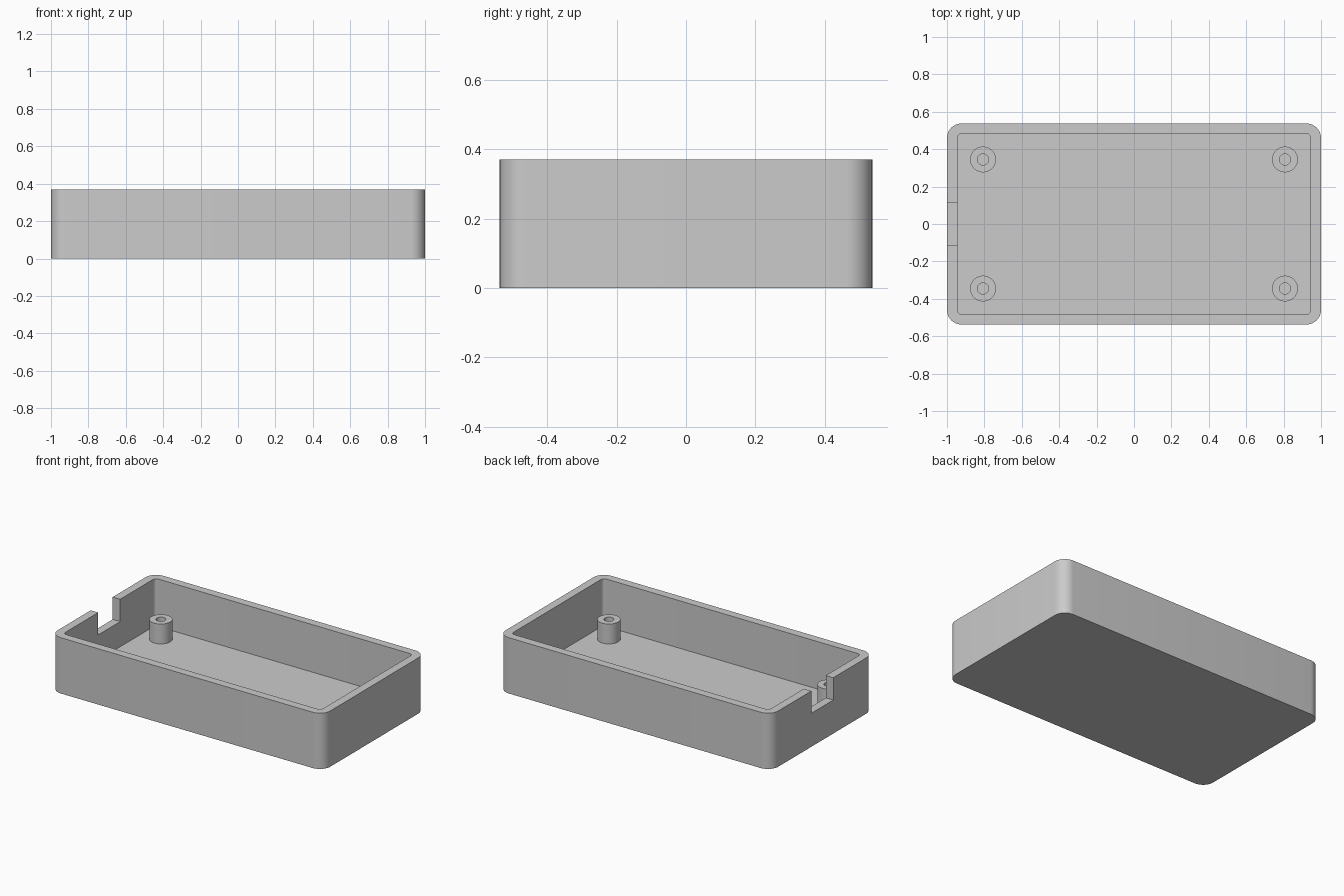
import bpy, bmesh
from math import cos, sin, pi, radians

if "Cube" in bpy.data.objects:
    bpy.data.objects.remove(bpy.data.objects["Cube"], do_unlink=True)

HALF_X, HALF_Y, HEIGHT = 1.0, 0.537, 0.37
WALL, CORNER = 0.055, 0.077
POST_TOP = 0.187
NOTCH_HALF, NOTCH_Z = 0.115, 0.222

grey = bpy.data.materials.new("light grey plastic")
grey.use_nodes = True
grey.diffuse_color = (0.6, 0.6, 0.6, 1)
grey.node_tree.nodes["Principled BSDF"].inputs["Base Color"].default_value = (0.6, 0.6, 0.6, 1)


def rounded_outline(inset, steps=10):
    """Rounded rectangle, inset evenly from the outside of the tray."""
    r = CORNER - inset
    cx, cy = HALF_X - CORNER, HALF_Y - CORNER
    points = []
    for i, (sx, sy) in enumerate([(1, 1), (-1, 1), (-1, -1), (1, -1)]):
        for k in range(steps + 1):
            a = (i + k / steps) * pi / 2
            points.append((sx * cx + r * cos(a), sy * cy + r * sin(a)))
    return points


def circle_outline(x, y, r, steps=40):
    return [(x + r * cos(2 * pi * k / steps), y + r * sin(2 * pi * k / steps))
            for k in range(steps)]


def skin(name, rings, capped):
    """Join a stack of (outline, z) rings with side faces, optionally closing both ends."""
    bm = bmesh.new()
    loops = [[bm.verts.new((x, y, z)) for x, y in outline] for outline, z in rings]
    for low, high in zip(loops, loops[1:]):
        for k in range(len(low)):
            n = (k + 1) % len(low)
            bm.faces.new((low[k], low[n], high[n], high[k]))
    if capped:
        bm.faces.new(list(reversed(loops[0])))
        bm.faces.new(loops[-1])
    mesh = bpy.data.meshes.new(name)
    bm.to_mesh(mesh)
    bm.free()
    mesh.materials.append(grey)
    obj = bpy.data.objects.new(name, mesh)
    bpy.context.collection.objects.link(obj)
    return obj


def activate(obj):
    bpy.ops.object.select_all(action='DESELECT')
    obj.select_set(True)
    bpy.context.view_layer.objects.active = obj


# Tray: outer wall, rim, inner wall and floor as one closed skin
outer, inner = rounded_outline(0), rounded_outline(WALL)
tray = skin("tray", [(outer, 0), (outer, HEIGHT), (inner, HEIGHT), (inner, WALL)], True)

# Cable notch cut through the right end wall
bpy.ops.mesh.primitive_cube_add(size=1, location=(-HALF_X, 0, NOTCH_Z + 0.2))
cutter = bpy.context.object
cutter.name = "notch_cutter"
cutter.scale = (0.3, 2 * NOTCH_HALF, 0.4)
cutter.hide_render = True
cutter.data.materials.append(grey)
cut = tray.modifiers.new("notch", 'BOOLEAN')
cut.operation, cut.solver, cut.object = 'DIFFERENCE', 'EXACT', cutter
activate(tray)
bpy.ops.object.modifier_apply(modifier=cut.name)
bpy.data.objects.remove(cutter, do_unlink=True)

# Four hollow screw posts standing on the floor
parts = [tray]
for side, sx in (("left", 1), ("right", -1)):
    for end, sy in (("back", 1), ("front", -1)):
        x, y = sx * 0.807, sy * 0.345
        wide, bore = circle_outline(x, y, 0.069), circle_outline(x, y, 0.03)
        parts.append(skin(f"screw_post_{end}_{side}",
                          [(wide, WALL), (wide, POST_TOP), (bore, POST_TOP), (bore, WALL)], False))

# Smooth the rounded corners and posts, keep the edges crisp
for part in parts:
    activate(part)
    bpy.ops.object.shade_smooth_by_angle(angle=radians(30))
